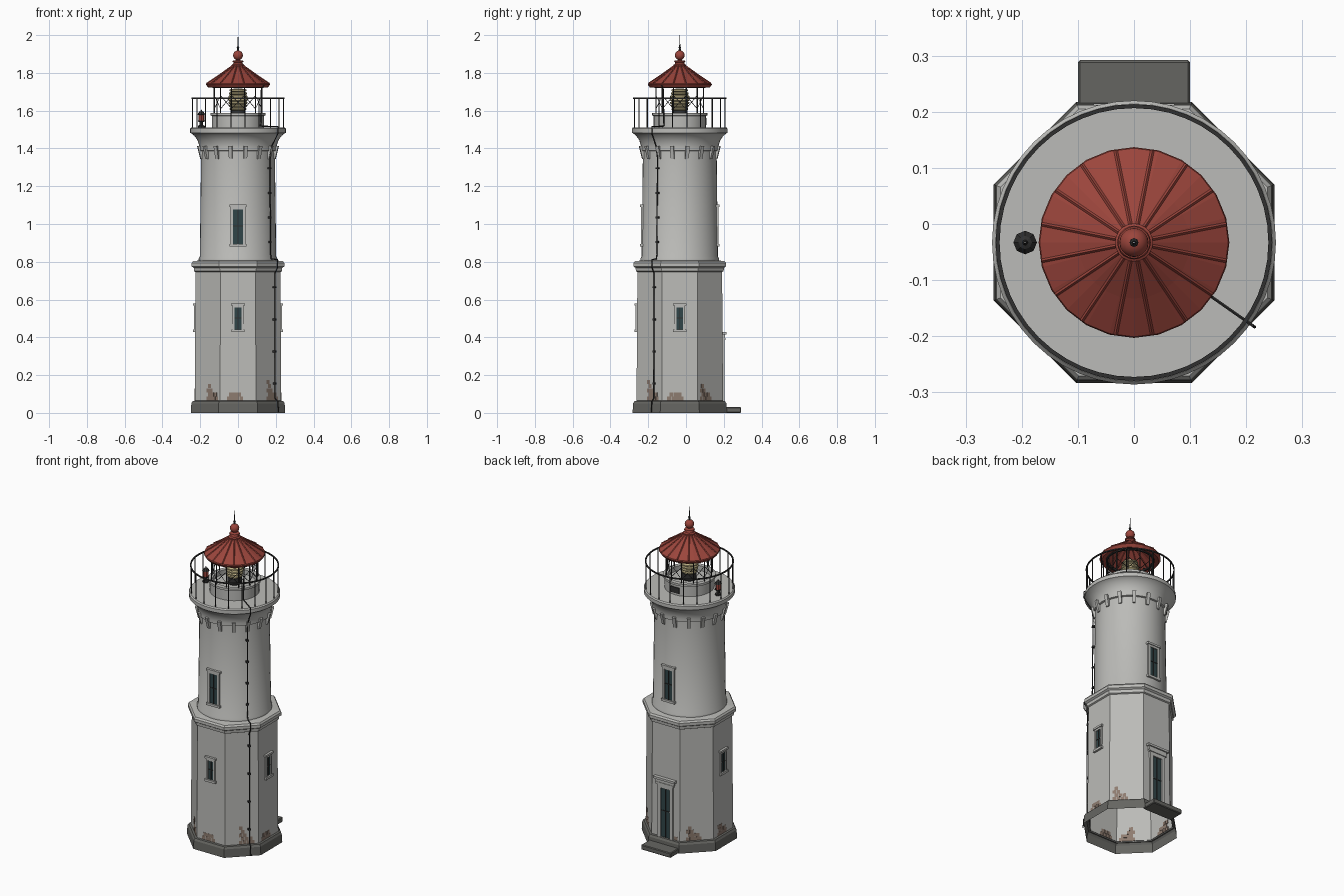
import bpy, bmesh, random
from math import sin, cos, pi, radians
from mathutils import Vector, Matrix

if "Cube" in bpy.data.objects:
    bpy.data.objects.remove(bpy.data.objects["Cube"])

CY = -0.033  # tower axis sits slightly forward because of the rear doorstep
AXIS = Matrix.Translation((0, CY, 0))


def mat(name, c):
    m = bpy.data.materials.new(name)
    m.diffuse_color = (*c, 1)
    m.use_nodes = True
    m.node_tree.nodes["Principled BSDF"].inputs["Base Color"].default_value = m.diffuse_color
    return m


STONE = mat("stone", (0.50, 0.50, 0.48))
PLINTH = mat("dark_stone", (0.13, 0.13, 0.12))
RED = mat("red_paint", (0.33, 0.06, 0.045))
IRON = mat("iron", (0.03, 0.03, 0.03))
GLASS = mat("dark_glass", (0.03, 0.06, 0.065))
LENS = mat("lens", (0.55, 0.47, 0.25))
BRICK = mat("brick", (0.27, 0.20, 0.16))


def finish(bm, name, m, smooth=False):
    me = bpy.data.meshes.new(name)
    bmesh.ops.recalc_face_normals(bm, faces=bm.faces)
    bm.transform(AXIS)
    bm.to_mesh(me)
    bm.free()
    ob = bpy.data.objects.new(name, me)
    bpy.context.collection.objects.link(ob)
    me.materials.append(m)
    if smooth:
        bpy.ops.object.select_all(action='DESELECT')
        ob.select_set(True)
        bpy.context.view_layer.objects.active = ob
        bpy.ops.object.shade_smooth_by_angle(angle=radians(35))
    return ob


def lathe(name, prof, n, m, smooth=True, off=0.0, apothem=False, at=(0, 0), close=False):
    """Revolve (radius, z) points; apothem=True measures radius to the flats."""
    bm = bmesh.new()
    k = 1 / cos(pi / n) if apothem else 1
    rings = [[bm.verts.new((at[0] + r * k * cos(2 * pi * i / n + off),
                            at[1] + r * k * sin(2 * pi * i / n + off), z))
              for i in range(n)] for r, z in prof]
    if close:
        rings.append(rings[0])
    for a, b in zip(rings, rings[1:]):
        for i in range(n):
            j = (i + 1) % n
            bm.faces.new((a[i], a[j], b[j], b[i]))
    return finish(bm, name, m, smooth)


def box(bm, az, x, r0, r1, z0, z1, w):
    """Box on the wall at azimuth az (0 = front), spanning radii r0..r1."""
    M = (Matrix.Rotation(radians(az), 4, 'Z')
         @ Matrix.Translation((x, -(r0 + r1) / 2, (z0 + z1) / 2))
         @ Matrix.Diagonal((w, r1 - r0, z1 - z0, 1)))
    return bmesh.ops.create_cube(bm, size=1, matrix=M)['verts']


def rod(bm, a, b, r, n=6):
    a, b = Vector(a), Vector(b)
    M = (Matrix.Translation((a + b) / 2)
         @ (b - a).to_track_quat('Z', 'Y').to_matrix().to_4x4())
    bmesh.ops.create_cone(bm, cap_ends=True, segments=n, radius1=r, radius2=r,
                          depth=(b - a).length, matrix=M)


def pol(r, deg, z):
    return (r * cos(radians(deg)), r * sin(radians(deg)), z)


def ring(name, r, z, t, m, n=48):
    lathe(name, [(r - t, z - t), (r + t, z - t), (r + t, z + t), (r - t, z + t)], n, m, close=True)


# octagonal plinth, lower tower and cornice (open underneath)
lathe("plinth", [(.25, 0), (.247, .05), (.24, .062), (.226, .065)], 8, PLINTH, False, pi / 8, True)
lathe("lower_tower", [(.229, .06), (.224, .76)], 8, STONE, False, pi / 8, True)
lathe("cornice", [(.222, .745), (.232, .75), (.234, .768), (.245, .775), (.245, .793),
                  (.238, .803), (.195, .808)], 8, STONE, False, pi / 8, True)

# round upper tower, flared gallery
lathe("upper_tower", [(.208, .806), (.208, .818), (.202, .828), (.195, 1.40)], 48, STONE)
lathe("gallery", [(.194, 1.385), (.205, 1.388), (.205, 1.405), (.207, 1.42), (.215, 1.445),
                  (.232, 1.468), (.247, 1.48), (.253, 1.483), (.253, 1.505), (.247, 1.512),
                  (.13, 1.512)], 48, STONE)

# corbels under the gallery, tapering inward at the foot
bm = bmesh.new()
for i in range(16):
    vs = box(bm, 11.25 + 22.5 * i, 0, .188, .219, 1.345, 1.412, .02)
    for v in vs:
        if v.co.z < 1.38:
            f = .202 / .219 if v.co.xy.length > .205 else 1
            v.co.x *= f
            v.co.y *= f
finish(bm, "corbels", STONE)


# windows and door: frames, hood and sill, dark panes with bars
def opening(name, az, r, z0, z1, w, proud, bar=.014, sill=True):
    bm = bmesh.new()
    ri, ro = r - .02, r + proud
    for s in (-1, 1):
        box(bm, az, s * (w - bar) / 2, ri, ro, z0, z1, bar)
    box(bm, az, 0, ri, ro, z1 - bar, z1, w)
    box(bm, az, 0, ri, ro + .005, z1, z1 + .012, w + .014)
    if sill:
        box(bm, az, 0, ri, ro + .005, z0 - .004, z0 + .01, w + .012)
    finish(bm, name + "_frame", STONE)
    bm = bmesh.new()
    box(bm, az, 0, ri, r + .002, z0, z1 - bar, w - 2 * bar)
    finish(bm, name + "_pane", GLASS)
    bm = bmesh.new()
    box(bm, az, 0, ri, r + .005, z0, z1 - bar, .004)
    box(bm, az, 0, ri, r + .005, (z0 + z1) / 2, (z0 + z1) / 2 + .004, w - 2 * bar)
    finish(bm, name + "_bars", IRON)


for nm, az in (("front", 0), ("right", 90), ("left", -90)):
    opening(nm + "_lower_window", az, .226, .432, .568, .058, .008, .011)
for nm, az in (("front", 0), ("back", 180)):
    opening(nm + "_upper_window", az, .199, .885, 1.09, .078, .007, .013)
opening("door", 180, .228, .062, .385, .105, .01, .022, False)
bm = bmesh.new()
box(bm, 180, 0, .21, .240, .395, .415, .125)
box(bm, 180, 0, .21, .248, .415, .428, .145)
finish(bm, "door_hood", STONE)
bm = bmesh.new()
box(bm, 180, 0, .23, .325, 0, .03, .2)
bmesh.ops.bevel(bm, geom=bm.edges[:], offset=.004, segments=1, affect='EDGES')
finish(bm, "doorstep", PLINTH)

# exposed brick patches near the foot
random.seed(4)
bm = bmesh.new()
for az in range(0, 360, 45):
    x0 = random.uniform(-.07, .02)
    for row in range(random.randint(2, 5)):
        for c in range(max(1, 4 - row)):
            x = x0 + c * .022 + (row % 2) * .011
            if abs(x) < .08 and not (az == 180 and abs(x) < .065):
                box(bm, az, x, .225, .2295, .065 + row * .022, .086 + row * .022, .021)
finish(bm, "brick_patches", BRICK)

# gallery railing
bm = bmesh.new()
for i in range(20):
    rod(bm, pol(.243, 18 * i + 9, 1.505), pol(.243, 18 * i + 9, 1.665), .003)
finish(bm, "rail_posts", IRON)
ring("top_rail", .243, 1.666, .0035, IRON)

# lantern room: curb wall, sill, hatch, glazing bars
lathe("lantern_wall", [(.138, 1.51), (.138, 1.572), (.146, 1.575), (.146, 1.588), (.12, 1.588),
                       (.12, 1.56), (.03, 1.56)], 32, STONE)
bm = bmesh.new()
box(bm, 180, 0, .13, .142, 1.525, 1.56, .055)
finish(bm, "hatch", IRON)
bm = bmesh.new()
N = 12
for i in range(N):
    a, b = 360 / N * (i + .5), 360 / N * (i + 1.5)
    rod(bm, pol(.13, a, 1.585), pol(.13, a, 1.74), .0035)
    rod(bm, pol(.13, a, 1.61), pol(.13, b, 1.68), .0018, 4)
    rod(bm, pol(.13, b, 1.61), pol(.13, a, 1.68), .0018, 4)
finish(bm, "glazing_bars", IRON)
ring("lantern_head_ring", .13, 1.725, .005, IRON, 24)

# stepped lens on a pedestal
lathe("lens_pedestal", [(.04, 1.56), (.04, 1.60), (.001, 1.60)], 24, IRON)
prof = [(.001, 1.598)]
for i in range(7):
    z = 1.6 + i * .0165
    r = .052 - .0016 * abs(i - 3) ** 1.5
    prof += [(r - .008, z), (r, z + .005), (r, z + .012), (r - .008, z + .0165)]
lathe("lens", prof + [(.001, 1.717)], 24, LENS, False)

# conical roof with standing seams, collar, ball and spike
lathe("roof", [(.128, 1.728), (.158, 1.722), (.17, 1.738), (.168, 1.744), (.1, 1.788),
               (.032, 1.836)], 24, RED, False)
bm = bmesh.new()
for i in range(16):
    a = 11.25 + 22.5 * i
    rod(bm, pol(.167, a, 1.745), pol(.1, a, 1.789), .0035, 4)
    rod(bm, pol(.1, a, 1.789), pol(.032, a, 1.837), .0035, 4)
finish(bm, "roof_seams", RED)
ball = [(max(.001, .026 * sin(pi * i / 10)), 1.893 - .026 * cos(pi * i / 10)) for i in range(1, 11)]
lathe("roof_finial", [(.033, 1.83), (.034, 1.842), (.026, 1.847), (.024, 1.856), (.03, 1.858),
                      (.028, 1.864), (.012, 1.867)] + ball, 20, RED)
lathe("spike", [(.006, 1.915), (.005, 1.93), (.008, 1.934), (.003, 1.94), (.001, 2.0)], 8, IRON)

# signal lamp standing on the gallery
P = (-.194, 0)
lathe("lamp_stand", [(.018, 1.512), (.018, 1.52), (.01, 1.524), (.01, 1.54), (.019, 1.543),
                     (.019, 1.548)], 8, IRON, False, at=P)
lathe("lamp_glass", [(.016, 1.548), (.016, 1.58)], 8, RED, False, at=P)
lathe("lamp_cap", [(.016, 1.578), (.021, 1.58), (.012, 1.594), (.005, 1.597), (.001, 1.607)],
      8, IRON, False, at=P)

# lightning conductor running from the lantern down to the ground, with clips
path = [(.168, 1.735), (.15, 1.71), (.147, 1.518), (.257, 1.516), (.258, 1.478), (.211, 1.40),
        (.206, 1.34), (.211, .84), (.215, .815), (.255, .812), (.256, .768), (.238, .74),
        (.24, .075), (.258, .06), (.262, .004)]
bm = bmesh.new()
pts = [pol(r, -35, z) for r, z in path]
for a, b in zip(pts, pts[1:]):
    rod(bm, a, b, .003)
for i in range(4):
    box(bm, 55, 0, .193, .213, .9 + i * .13, .91 + i * .13, .014)
    box(bm, 55, 0, .222, .243, .15 + i * .17, .16 + i * .17, .014)
finish(bm, "lightning_conductor", IRON)
